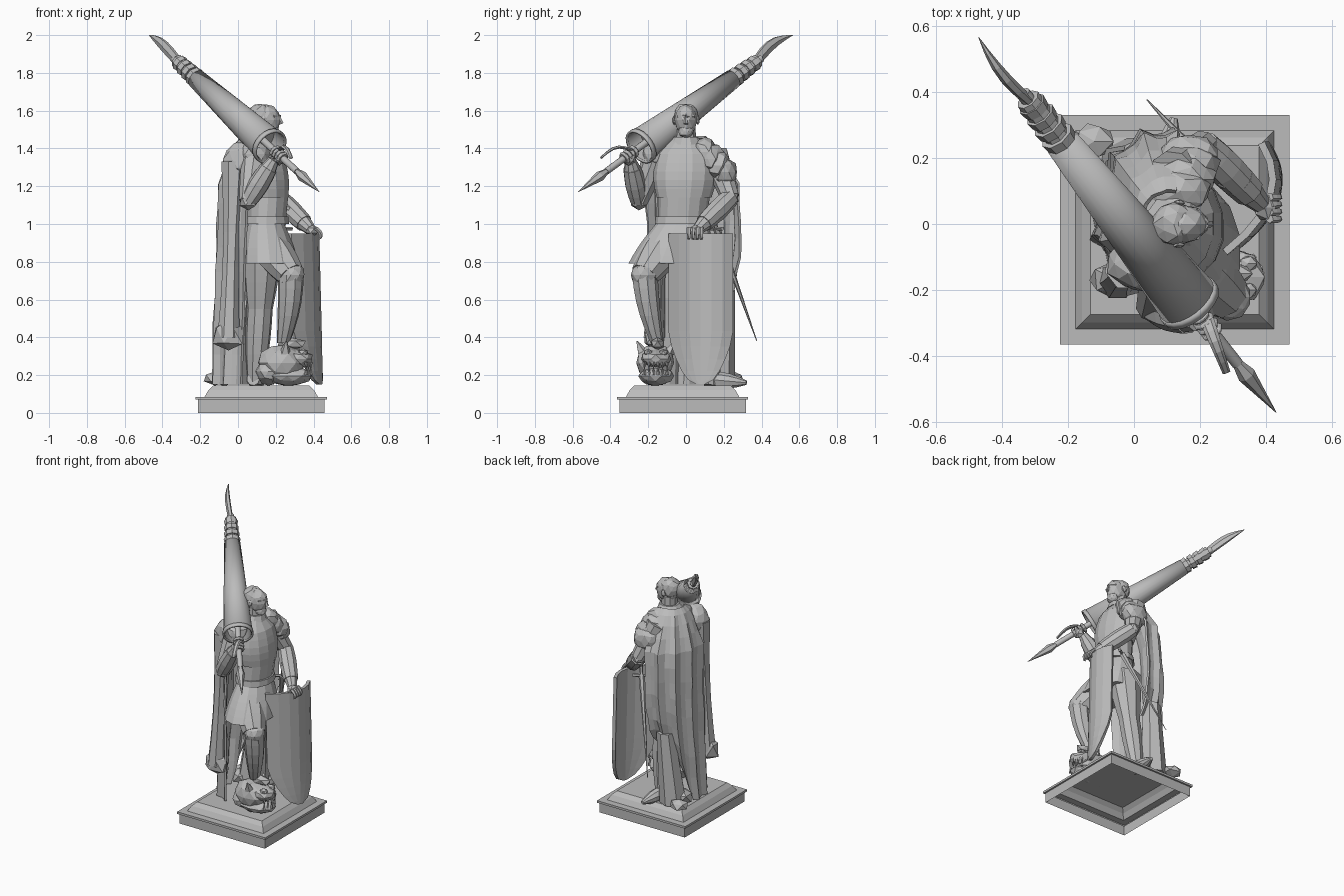
import bpy, bmesh, math, random
from mathutils import Vector

random.seed(4)
if "Cube" in bpy.data.objects:
    bpy.data.objects.remove(bpy.data.objects["Cube"])

stone = bpy.data.materials.new("grey stone")
stone.use_nodes = True
grey = (.5, .5, .5, 1)
stone.diffuse_color = grey
stone.node_tree.nodes["Principled BSDF"].inputs["Base Color"].default_value = grey


def finish(name, bm, smooth=False, thickness=0):
    """Turn a bmesh into a named stone object."""
    bmesh.ops.recalc_face_normals(bm, faces=bm.faces)
    mesh = bpy.data.meshes.new(name)
    bm.to_mesh(mesh)
    bm.free()
    mesh.materials.append(stone)
    obj = bpy.data.objects.new(name, mesh)
    bpy.context.scene.collection.objects.link(obj)
    if thickness:
        modifier = obj.modifiers.new("thickness", "SOLIDIFY")
        modifier.thickness = thickness
        modifier.offset = 0
    if smooth:
        bpy.ops.object.select_all(action="DESELECT")
        obj.select_set(True)
        bpy.context.view_layer.objects.active = obj
        bpy.ops.object.shade_smooth_by_angle(angle=math.radians(35))


def loft(name, rings, closed=True, bottom=False, top=False, **look):
    """Skin a list of point rings, or of open rows when not closed."""
    bm = bmesh.new()
    rows = [[bm.verts.new(point) for point in ring] for ring in rings]
    count = len(rows[0])
    for lower, upper in zip(rows, rows[1:]):
        for j in range(count if closed else count - 1):
            k = (j + 1) % count
            bm.faces.new((lower[j], lower[k], upper[k], upper[j]))
    if bottom:
        bm.faces.new(rows[0])
    if top:
        bm.faces.new(rows[-1])
    finish(name, bm, **look)


def limb(name, start, end, r_start, r_end, bulge=0, depth=1, bow=(0, 0, 0),
         sides=9, capped=True, **look):
    """Tapered tube from start to end; it may swell, flatten and bow sideways."""
    start, end, bow = Vector(start), Vector(end), Vector(bow)
    along = (end - start).normalized()
    upright = abs(along.z) > .8
    if abs(along.z) > .95:
        along = Vector((0, 0, 1))
    u = along.cross(Vector((1, 0, 0) if upright else (0, 0, 1))).normalized()
    v = u.cross(along) * depth
    steps = 5 if bulge or bow.length else 1
    rings = []
    for i in range(steps + 1):
        t = i / steps
        swell = math.sin(math.pi * t)
        centre = start.lerp(end, t) + bow * swell
        radius = r_start + (r_end - r_start) * t + bulge * swell
        angles = [math.tau * j / sides for j in range(sides)]
        rings.append([centre + (u * math.cos(a) + v * math.sin(a)) * radius for a in angles])
    loft(name, rings, bottom=capped, top=capped, **look)


def blob(name, centre, size, rough=.08, detail=2):
    """Faceted, slightly rough lump."""
    bm = bmesh.new()
    bmesh.ops.create_icosphere(bm, subdivisions=detail, radius=1)
    for vert in bm.verts:
        vert.co *= 1 + random.uniform(-rough, rough)
        vert.co = [c + s * x for c, s, x in zip(centre, size, vert.co)]
    finish(name, bm)


# Plinth with moulded rim and sloping top, hollow underneath
corners = ((-1, -1), (1, -1), (1, 1), (-1, 1))
steps = ((0, .335), (.07, .335), (.07, .347), (.085, .347), (.085, .3), (.12, .28), (.145, .255))
loft("plinth", [[(.123 + h * x, -.018 + h * y, z) for x, y in corners] for z, h in steps], top=True)

# Body, facing +x
waist, chest, neck = (.15, -.02, 1), (.16, -.01, 1.14), (.13, 0, 1.46)
collar = (.13, 0, 1.37)
limb("abdomen", waist, chest, .13, .135, depth=.8, sides=14)
limb("breastplate", chest, collar, .145, .15, bulge=.02, depth=.75, sides=14)
limb("shoulders", collar, neck, .16, .06, depth=.7, sides=14)
limb("belt", waist, (.15, -.02, 1.04), .145, .14, depth=.85, sides=14)
limb("skirt", (.17, -.085, .79), waist, .22, .14, bulge=.01, depth=.7, sides=14)
limb("collar", (.12, 0, 1.42), neck, .09, .065, sides=10)

# Head with short hair and beard
limb("neck", collar, (.13, 0, 1.54), .055, .05)
blob("head", (.145, 0, 1.55), (.08, .06, .085), rough=.03)
blob("hair", (.12, 0, 1.57), (.07, .067, .068))
blob("beard", (.18, 0, 1.49), (.04, .04, .037))
limb("nose", (.21, 0, 1.58), (.23, 0, 1.53), .007, .012, sides=5)
for side in (-1, 1):
    blob("ear", (.135, side * .063, 1.55), (.02, .01, .025), detail=1)
    limb("brow", (.22, 0, 1.57), (.19, side * .045, 1.57), .01, .006, sides=5)

# Right leg, raised and bent
hip, knee, ankle = (.15, -.1, .9), (.28, -.22, .73), (.24, -.155, .37)
limb("right_thigh", hip, knee, .1, .075, bulge=.01)
limb("right_shin", knee, ankle, .07, .035, bulge=.008, bow=(.01, -.01, 0))
blob("right_knee", knee, (.073, .07, .07))
blob("right_foot", (.28, -.15, .365), (.085, .04, .035), detail=1)

# Left leg, standing
hip, knee, ankle = (.13, .05, .9), (.115, .09, .55), (.09, .14, .15)
limb("left_thigh", hip, knee, .11, .07, bulge=.005)
limb("left_shin", knee, ankle, .07, .04, bulge=.01)
limb("left_foot", (.08, .1, .18), (.12, .32, .16), .035, .012, bulge=.02)

# Right arm, folded up to the lance
shoulder, elbow, wrist = Vector((.09, -.15, 1.37)), Vector((.055, -.25, 1.12)), Vector((.19, -.295, 1.34))
blob("right_shoulder", shoulder, (.085, .08, .075))
limb("right_upper_arm", shoulder, elbow, .075, .05)
blob("right_elbow", elbow, (.05, .05, .05), detail=1)
limb("right_forearm", elbow, wrist, .045, .03, bulge=.018)
limb("right_cuff", elbow.lerp(wrist, .6), elbow.lerp(wrist, .8), .053, .048)

# Left arm, resting on the shield
shoulder, elbow, wrist = Vector((.12, .15, 1.37)), Vector((.21, .235, 1.14)), Vector((.385, .06, .97))
limb("left_upper_arm", shoulder, elbow, .075, .05)
blob("left_elbow", elbow, (.05, .05, .05), detail=1)
limb("left_forearm", elbow, wrist, .05, .03, bulge=.015)
limb("left_cuff", elbow.lerp(wrist, .6), elbow.lerp(wrist, .8), .053, .048)
blob("left_hand", (.395, .05, .965), (.04, .042, .03), detail=1)
for i in range(4):
    y = .015 + i * .022
    limb("left_finger", (.41, y, .98), (.435, y, .92), .013, .009, bow=(.015, 0, 0), sides=5)

# Bunched cloth over the left shoulder
for i in range(4):
    spread = math.sin(i * .7)
    blob("shoulder_drape", (.14 + .03 * spread, .1 + .035 * i, 1.38 - .035 * i), (.09, .068, .08), rough=.1)

# Lance, laid out by fractions of its length from the lower point
point, tip = Vector((.43, -.57, 1.17)), Vector((-.47, .565, 2))


def at(fraction):
    return point.lerp(tip, fraction)


limb("lance_point", point, at(.1), .001, .028, sides=6)
limb("lance_point_base", at(.1), at(.13), .028, .016, sides=6)
limb("lance_shaft", at(.13), at(.85), .018, .022, sides=12, smooth=True)
limb("lance_cone", at(.29), at(.72), .09, .046, sides=20, capped=False, smooth=True, thickness=.012)
limb("lance_rim", at(.285), at(.3), .094, .094, sides=20, capped=False, smooth=True, thickness=.012)
limb("lance_socket", at(.34), at(.35), .08, .08, sides=20)
for i in range(4):
    band = .72 + .028 * i
    limb("lance_band", at(band), at(band + .018), .05 - .003 * i, .054 - .003 * i, sides=8)
    limb("lance_wrap", at(band), at(band + .03), .04, .038, sides=8)
limb("lance_blade", at(.83), tip, .016, .001, bulge=.008, depth=1.8, bow=(-.01, -.01, .025), sides=6)
limb("lance_ribbon", (.22, -.29, 1.39), (.28, -.45, 1.35), .022, .012, depth=.5, bow=(0, 0, .035), sides=6)

# Right hand wrapped round the shaft
blob("right_hand", at(.235) - Vector((0, 0, .02)), (.035, .04, .035), detail=1)
for i in range(4):
    grip = .21 + .014 * i
    limb("right_finger", at(grip), at(grip + .012), .028, .028, bulge=.008)

# Cape: pleated sheet wrapped round the back, flaring from the neck, hem drawn up on the left
rows, last = [], 12
for i in range(last + 1):
    t = i / last
    flare, belly = min(1, 3 * t), math.sin(math.pi * t)
    depth = .085 + .1 * flare
    width = .09 + .13 * flare + .02 * belly - .05 * t ** 4
    row = []
    for j in range(19):
        angle = math.radians(78 + j * 10)
        pleat = 1 + flare * (.06 if j % 3 == 0 else -.05) + random.uniform(-.03, .03)
        x = .11 - .05 * t + depth * pleat * math.cos(angle)
        y = .01 + .06 * t * belly + width * pleat * math.sin(angle)
        hem_lift = .7 * t ** 4 * max(0, math.sin(angle) - .4)
        row.append((x, y, 1.46 - 1.31 * t ** 1.5 + hem_lift))
    rows.append(row)
loft("cape", rows, closed=False, thickness=.014)
blob("cape_shoulder", (.03, -.12, 1.34), (.11, .09, .1))
limb("cape_fold", (-.05, -.17, .4), (-.02, -.13, 1.33), .06, .07, bulge=-.02, sides=7)
blob("cape_fold_end", (-.05, -.17, .41), (.09, .06, .09), rough=.12, detail=1)
limb("cape_tail", (-.02, .17, .15), (.02, .2, .65), .09, .06, sides=7)
blob("cape_hem_outer", (-.12, .25, .185), (.07, .06, .04), rough=.15, detail=1)
blob("cape_hem_inner", (-.07, .14, .19), (.07, .07, .05), rough=.15, detail=1)

# Shield: bowed plate that rounds off to a point at the foot
rows = []
for i in range(11):
    t = (i / 10) ** 1.5
    half = min(1, .1 + 1.6 * t ** .5)
    row = []
    for j in range(7):
        s = half * (j / 3 - 1)
        row.append((.43 - .02 * t + .055 * s - .08 * s * s, .08 + .165 * s, .15 + .8 * t))
    rows.append(row)
loft("shield", rows, closed=False, thickness=.022)

# Sword hanging at the left hip
sword_tip, pommel = Vector((.04, .375, .38)), Vector((.27, .125, 1.08))
guard = sword_tip.lerp(pommel, .85)
reach = Vector((.05, .03, 0))
limb("sword_sheath", sword_tip, guard, .002, .02, sides=6)
limb("sword_grip", guard, pommel, .011, .011, sides=6)
limb("sword_guard", guard - reach, guard + reach, .01, .01, sides=6)
blob("sword_pommel", pommel, (.02, .02, .02), rough=0, detail=1)

# Beast head under the raised foot, jaws towards +x
middle = -.16
blob("beast_skull", (.23, middle, .265), (.12, .1, .1), rough=.1)
blob("beast_muzzle", (.31, middle, .285), (.09, .08, .05))
blob("beast_jaw", (.26, middle, .195), (.13, .095, .05))
blob("beast_neck", (.16, middle, .22), (.065, .085, .075), rough=.12)
for side in (-1, 1):
    limb("beast_ear", (.25, middle + side * .07, .32), (.255, middle + side * .1, .38), .03, .004, sides=5)
    blob("beast_brow", (.345, middle + side * .04, .32), (.03, .025, .02), detail=1)
    for i in range(3):
        x, y = .385 - .012 * i, middle + side * (.012 + .024 * i)
        limb("beast_upper_tooth", (x, y, .27), (x, y, .23), .011, .001, sides=4)
        limb("beast_lower_tooth", (x, y, .2), (x, y, .245), .01, .001, sides=4)
